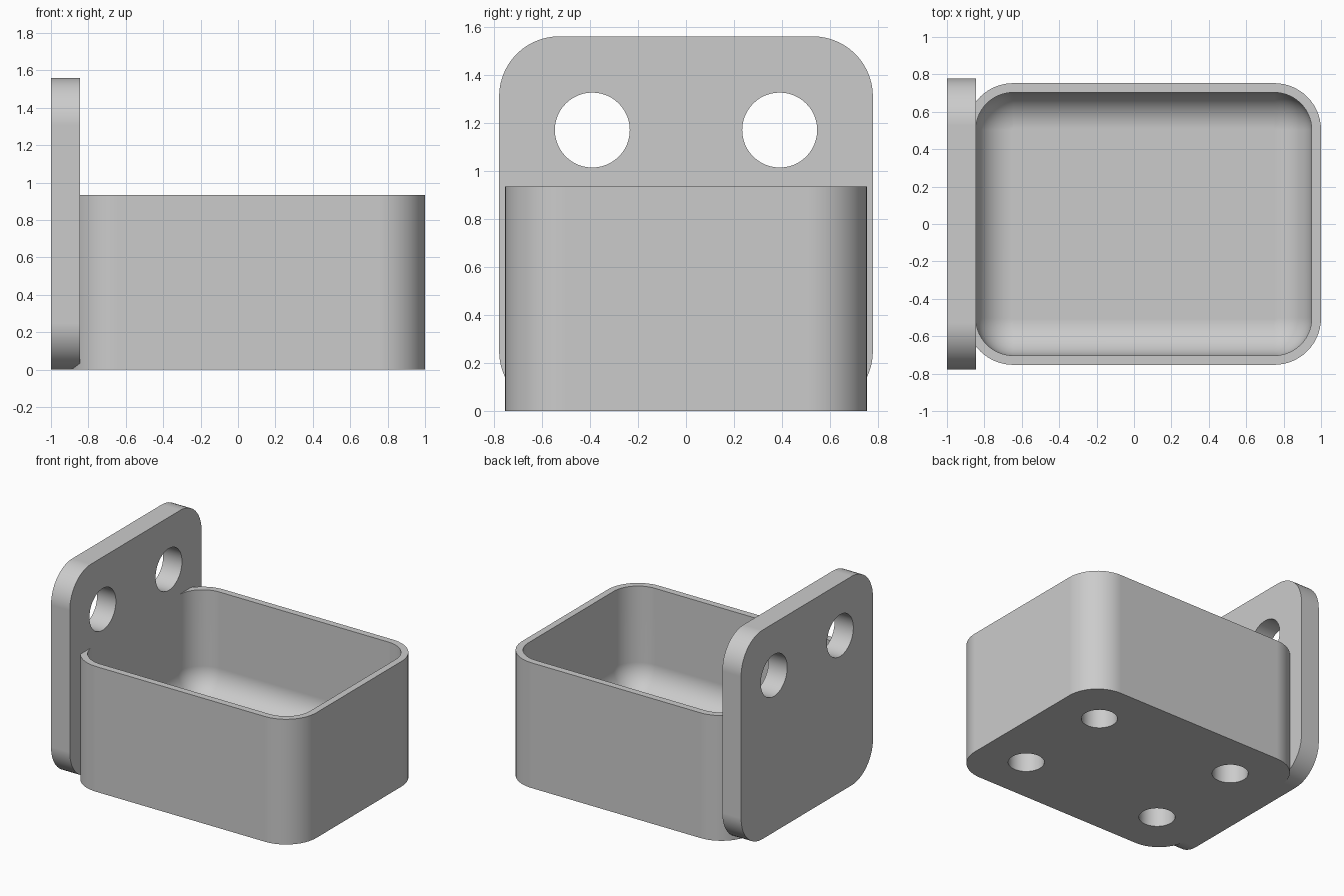
import bpy, bmesh
from math import sin, cos, pi, radians
from mathutils import Matrix

if "Cube" in bpy.data.objects:
    bpy.data.objects.remove(bpy.data.objects["Cube"])

grey = bpy.data.materials.new("plain_grey")
grey.use_nodes = True
COLOUR = (0.6, 0.6, 0.6, 1)
grey.diffuse_color = COLOUR
grey.node_tree.nodes["Principled BSDF"].inputs["Base Color"].default_value = COLOUR


def rounded_rect(half_a, half_b, r, segs=14):
    """Counter-clockwise outline of a rounded rectangle centred on zero."""
    points = []
    for i, (sa, sb) in enumerate([(1, 1), (-1, 1), (-1, -1), (1, -1)]):
        for k in range(segs + 1):
            t = (i + k / segs) * pi / 2
            points.append((sa * (half_a - r) + r * cos(t), sb * (half_b - r) + r * sin(t)))
    return points


def loft(name, rings):
    """Bridge successive outlines and cap both ends."""
    bm = bmesh.new()
    loops = [[bm.verts.new(p) for p in ring] for ring in rings]
    n = len(loops[0])
    for low, high in zip(loops, loops[1:]):
        for i in range(n):
            j = (i + 1) % n
            bm.faces.new((low[i], low[j], high[j], high[i]))
    bm.faces.new(loops[0][::-1])
    bm.faces.new(loops[-1])
    bmesh.ops.recalc_face_normals(bm, faces=bm.faces[:])
    mesh = bpy.data.meshes.new(name)
    bm.to_mesh(mesh)
    bm.free()
    mesh.materials.append(grey)
    obj = bpy.data.objects.new(name, mesh)
    bpy.context.collection.objects.link(obj)
    return obj


def drill(obj, centres, radius, length, turn=Matrix()):
    """Cut round holes, one cylinder per centre."""
    bm = bmesh.new()
    for c in centres:
        bmesh.ops.create_cone(bm, cap_ends=True, segments=48, radius1=radius, radius2=radius,
                              depth=length, matrix=Matrix.Translation(c) @ turn)
    mesh = bpy.data.meshes.new("hole_cutter")
    bm.to_mesh(mesh)
    bm.free()
    mesh.materials.append(grey)
    cutter = bpy.data.objects.new("hole_cutter", mesh)
    cutter.hide_render = True
    bpy.context.collection.objects.link(cutter)
    mod = obj.modifiers.new("holes", 'BOOLEAN')
    mod.operation = 'DIFFERENCE'
    mod.solver = 'EXACT'
    mod.object = cutter
    select(obj)
    bpy.ops.object.modifier_apply(modifier=mod.name)
    bpy.data.objects.remove(cutter)


def select(obj):
    bpy.ops.object.select_all(action='DESELECT')
    obj.select_set(True)
    bpy.context.view_layer.objects.active = obj


# Open tray with a rounded inner floor
CX, HALF_X, HALF_Y, RADIUS = 0.052, 0.948, 0.753, 0.25
HEIGHT, WALL, FLOOR, FILLET = 0.935, 0.05, 0.17, 0.195


def tray_ring(inset, z):
    return [(CX + a, b, z) for a, b in
            rounded_rect(HALF_X - inset, HALF_Y - inset, RADIUS - inset)]


rings = [tray_ring(0, 0), tray_ring(0, HEIGHT), tray_ring(WALL, HEIGHT)]
STEPS = 12
for k in range(STEPS + 1):
    t = k / STEPS * pi / 2
    rings.append(tray_ring(WALL + FILLET * (1 - cos(t)), FLOOR + FILLET * (1 - sin(t))))
tray = loft("tray", rings)

# Four blind holes in the underside
DEPTH = 0.147
drill(tray, [(CX + sx * 0.585, sy * 0.39, 0) for sx in (-1, 1) for sy in (-1, 1)],
      0.124, DEPTH * 2)

# Upright mounting plate with two through holes
plate = loft("mounting_plate", [[(x, a, 0.78 + b) for a, b in rounded_rect(0.778, 0.78, 0.25)]
                                for x in (-1, -0.845)])
drill(plate, [(-0.925, sy * 0.39, 1.17) for sy in (-1, 1)], 0.156, 0.5,
      Matrix.Rotation(pi / 2, 4, 'Y'))

# Smooth the rounded areas while the flat walls stay evenly shaded
for part in (tray, plate):
    select(part)
    bpy.ops.object.shade_smooth_by_angle(angle=radians(30))
    weighted = part.modifiers.new("even_shading", 'WEIGHTED_NORMAL')
    weighted.keep_sharp = True
